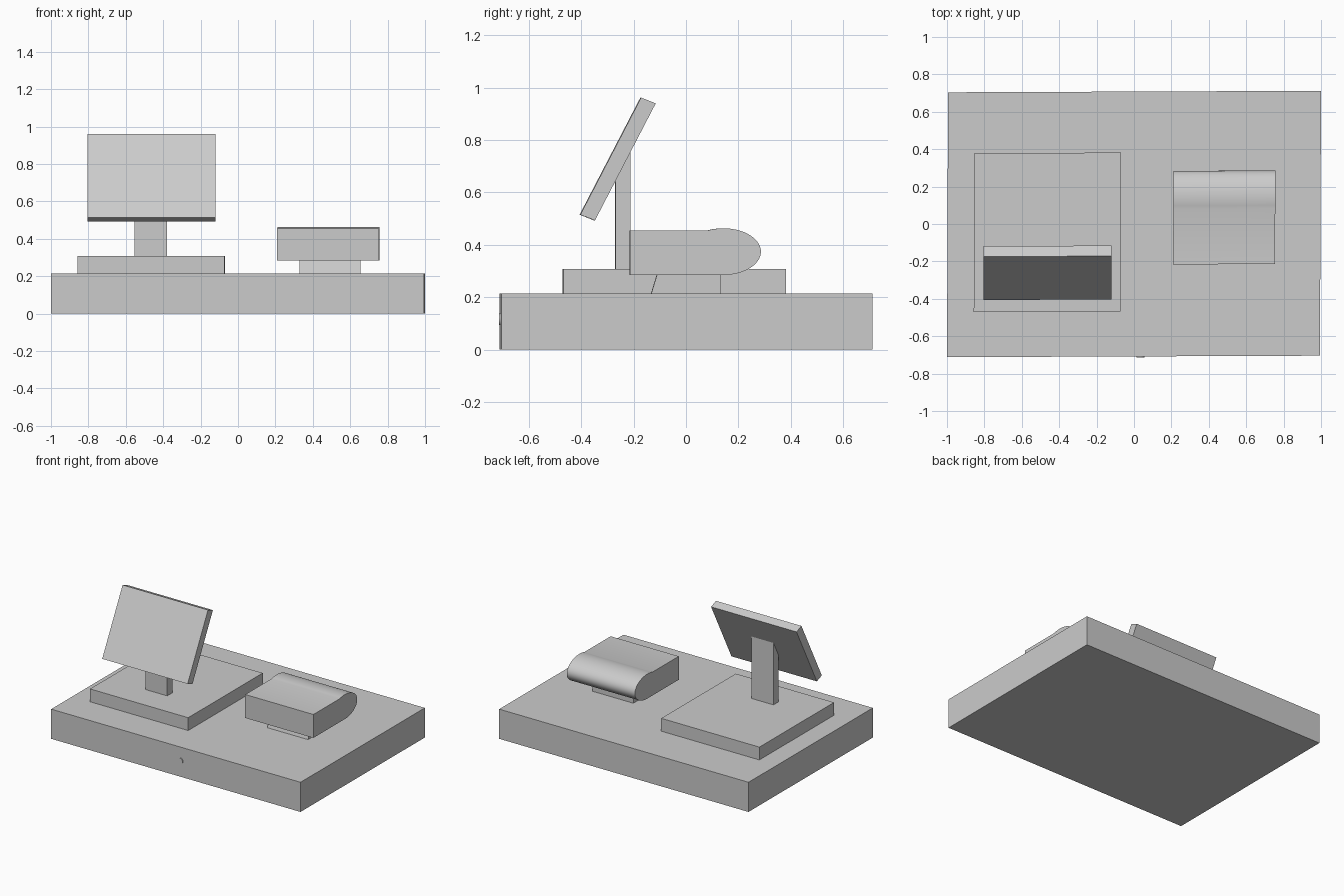
import bpy
import bmesh
from math import cos, sin, radians
from mathutils import Matrix, Vector

cube = bpy.data.objects.get("Cube")
if cube:
    bpy.data.objects.remove(cube, do_unlink=True)

GREY = (0.6, 0.6, 0.6, 1)
grey = bpy.data.materials.new("light_grey")
grey.use_nodes = True
grey.diffuse_color = GREY
grey.node_tree.nodes["Principled BSDF"].inputs["Base Color"].default_value = GREY

# The whole model is very slightly out of square
SKEW = Matrix(((1, 0.004, 0, 0), (0.004, 1, 0, 0), (0, 0, 1, 0), (0, 0, 0, 1)))


def finish(name, bm):
    bmesh.ops.recalc_face_normals(bm, faces=bm.faces)
    bm.transform(SKEW)
    mesh = bpy.data.meshes.new(name)
    bm.to_mesh(mesh)
    bm.free()
    mesh.materials.append(grey)
    obj = bpy.data.objects.new(name, mesh)
    bpy.context.collection.objects.link(obj)
    return obj


def prism(name, x0, x1, profile):
    """Extrude a (y, z) side profile from x0 to x1."""
    bm = bmesh.new()
    face = bm.faces.new([bm.verts.new((x0, y, z)) for y, z in profile])
    grown = bmesh.ops.extrude_face_region(bm, geom=[face])["geom"]
    verts = [v for v in grown if isinstance(v, bmesh.types.BMVert)]
    bmesh.ops.translate(bm, vec=Vector((x1 - x0, 0, 0)), verts=verts)
    return finish(name, bm)


def box(name, x0, x1, y0, y1, z0, z1):
    return prism(name, x0, x1, [(y0, z0), (y1, z0), (y1, z1), (y0, z1)])


def smooth(obj):
    bpy.ops.object.select_all(action='DESELECT')
    obj.select_set(True)
    bpy.context.view_layer.objects.active = obj
    bpy.ops.object.shade_smooth_by_angle(angle=radians(30))


# Base with a small round button on its front
box("base", -0.997, 0.997, -0.708, 0.708, 0, 0.215)
bm = bmesh.new()
bmesh.ops.create_cone(bm, cap_ends=True, segments=16, radius1=0.022, radius2=0.022,
                      depth=0.02, matrix=Matrix.Translation((0.037, -0.704, 0.115))
                      @ Matrix.Rotation(radians(90), 4, 'X'))
smooth(finish("front_button", bm))

# Display: foot plate, post cut to the slope of the panel, tilted panel
box("display_foot", -0.855, -0.07, -0.468, 0.382, 0.215, 0.308)
prism("display_post", -0.552, -0.378,
      [(-0.268, 0.308), (-0.21, 0.308), (-0.21, 0.757), (-0.268, 0.645)])
prism("display_panel", -0.803, -0.12,
      [(-0.403, 0.515), (-0.347, 0.493), (-0.115, 0.94), (-0.171, 0.962)])

# Side unit: pedestal with sloping front, body with an elliptical back
prism("side_pedestal", 0.33, 0.655,
      [(-0.135, 0.215), (0.13, 0.215), (0.13, 0.287), (-0.113, 0.287)])
steps = 28
angles = [radians(-90 + 205 * i / steps) for i in range(steps + 1)]
rounded = [(0.14 + 0.143 * cos(a), 0.374 + 0.089 * sin(a)) for a in angles]
smooth(prism("side_body", 0.21, 0.755,
             [(-0.217, 0.455), (-0.217, 0.285)] + rounded))
